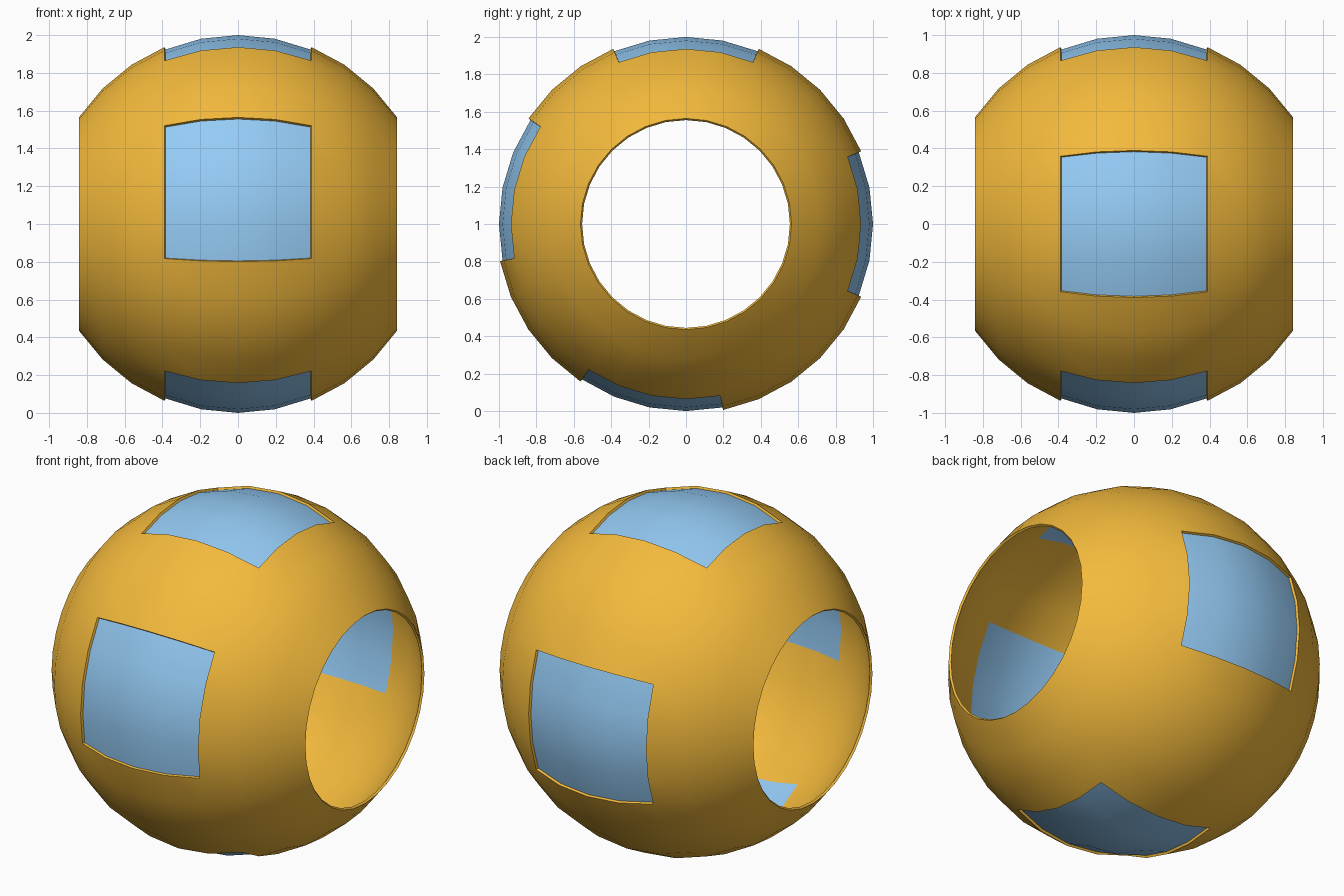
import bpy, bmesh
from math import sin, cos, pi

if "Cube" in bpy.data.objects:
    bpy.data.objects.remove(bpy.data.objects["Cube"])

STEP = pi / 16              # 32 segments around x, bands of 11.25 degrees
WINDOWS = (6, 13, 21, 30)   # first segment of each four-segment window


def is_window(i, j):
    return -2 <= j < 2 and any((i - s) % 32 < 4 for s in WINDOWS)


def sphere_part(name, keep, color):
    """Unit sphere around the x axis, open at both ends, keeping chosen faces."""
    bm = bmesh.new()
    v = {(i, j): bm.verts.new((sin(j * STEP),
                               cos(j * STEP) * cos(i * STEP),
                               cos(j * STEP) * sin(i * STEP)))
         for i in range(32) for j in range(-5, 6)}
    for i in range(32):
        n = (i + 1) % 32
        for j in range(-5, 5):
            if keep(i, j):
                bm.faces.new((v[i, j], v[n, j], v[n, j + 1], v[i, j + 1]))
    bmesh.ops.delete(bm, geom=[p for p in bm.verts if not p.link_faces], context='VERTS')
    mesh = bpy.data.meshes.new(name)
    bm.to_mesh(mesh)
    bm.free()
    mat = bpy.data.materials.new(name + "_color")
    mat.diffuse_color = color
    mat.use_nodes = True
    mat.node_tree.nodes["Principled BSDF"].inputs["Base Color"].default_value = mat.diffuse_color
    mesh.materials.append(mat)
    ob = bpy.data.objects.new(name, mesh)
    ob.location.z = 1
    bpy.context.collection.objects.link(ob)
    bpy.ops.object.select_all(action='DESELECT')
    ob.select_set(True)
    bpy.context.view_layer.objects.active = ob
    return ob


# Gold shell, thickened outward so the windows sit recessed
shell = sphere_part("shell", lambda i, j: not is_window(i, j), (0.9, 0.49, 0.045, 1))
solid = shell.modifiers.new("thickness", 'SOLIDIFY')
solid.thickness = 0.014
solid.offset = 1
bpy.ops.object.modifier_apply(modifier=solid.name)
bpy.ops.object.shade_smooth_by_angle(angle=pi / 6)

# Blue panels flush with the inside of the shell
sphere_part("window_panels", is_window, (0.30, 0.60, 0.92, 1))
bpy.ops.object.shade_smooth_by_angle(angle=pi / 6)
